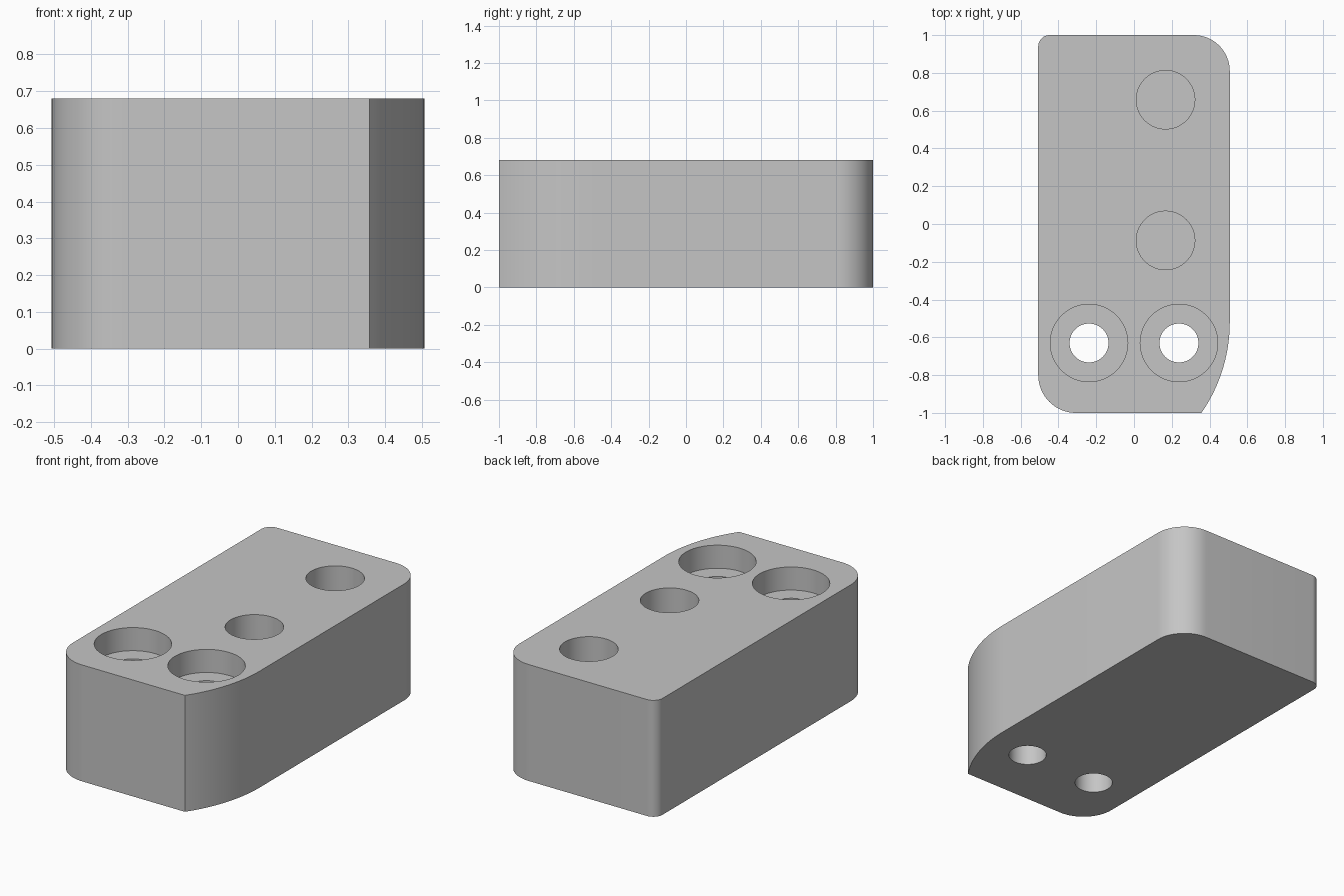
import bpy
import bmesh
from math import asin, cos, sin, pi, radians

cube = bpy.data.objects.get("Cube")
if cube:
    bpy.data.objects.remove(cube, do_unlink=True)

HALF_X, HALF_Y, HEIGHT = 0.507, 1.0, 0.68

grey = bpy.data.materials.new("plain grey")
grey.use_nodes = True
grey.diffuse_color = (0.56, 0.56, 0.56, 1)
grey.node_tree.nodes["Principled BSDF"].inputs["Base Color"].default_value = grey.diffuse_color


def arc(cx, cy, r, start, end, steps=16):
    """Points along an arc, angles in radians."""
    angles = [start + (end - start) * i / steps for i in range(steps + 1)]
    return [(cx + r * cos(a), cy + r * sin(a)) for a in angles]


def prism(name, outline, bottom, top):
    """Upright solid with the given counter-clockwise outline."""
    bm = bmesh.new()
    base = bm.faces.new([bm.verts.new((x, y, bottom)) for x, y in outline])
    extruded = bmesh.ops.extrude_face_region(bm, geom=[base])
    verts = [v for v in extruded["geom"] if isinstance(v, bmesh.types.BMVert)]
    bmesh.ops.translate(bm, verts=verts, vec=(0, 0, top - bottom))
    bmesh.ops.recalc_face_normals(bm, faces=bm.faces)
    mesh = bpy.data.meshes.new(name)
    bm.to_mesh(mesh)
    bm.free()
    mesh.materials.append(grey)
    obj = bpy.data.objects.new(name, mesh)
    bpy.context.collection.objects.link(obj)
    return obj


# Block outline: three rounded corners and one long sweeping front corner
big, small, front, sweep = 0.19, 0.06, 0.2, 0.843
outline = (
    arc(HALF_X - sweep, -0.52, sweep, -asin(0.48 / sweep), 0, 24)
    + arc(HALF_X - big, HALF_Y - big, big, 0, pi / 2)
    + arc(-HALF_X + small, HALF_Y - small, small, pi / 2, pi)
    + arc(-HALF_X + front, -HALF_Y + front, front, pi, 1.5 * pi)
)
block = prism("mounting_block", outline, 0, HEIGHT)


def drill(x, y, radius, floor):
    """Cut a round hole from above the block down to the floor height."""
    circle = arc(x, y, radius, 0, 2 * pi, 64)[:-1]
    cutter = prism("hole_cutter", circle, floor, HEIGHT + 0.1)
    cutter.hide_render = True
    cut = block.modifiers.new("hole", "BOOLEAN")
    cut.operation = "DIFFERENCE"
    cut.solver = "EXACT"
    cut.object = cutter
    bpy.ops.object.modifier_apply(modifier=cut.name)
    bpy.data.objects.remove(cutter, do_unlink=True)


bpy.ops.object.select_all(action="DESELECT")
block.select_set(True)
bpy.context.view_layer.objects.active = block

# Counterbored through holes at the front
for side in (-1, 1):
    drill(side * 0.238, -0.63, 0.205, HEIGHT - 0.135)
    drill(side * 0.238, -0.63, 0.103, -0.1)

# Blind holes along the left side
for y in (-0.087, 0.658):
    drill(0.167, y, 0.155, HEIGHT - 0.4)

bpy.ops.object.shade_smooth_by_angle(angle=radians(30))
